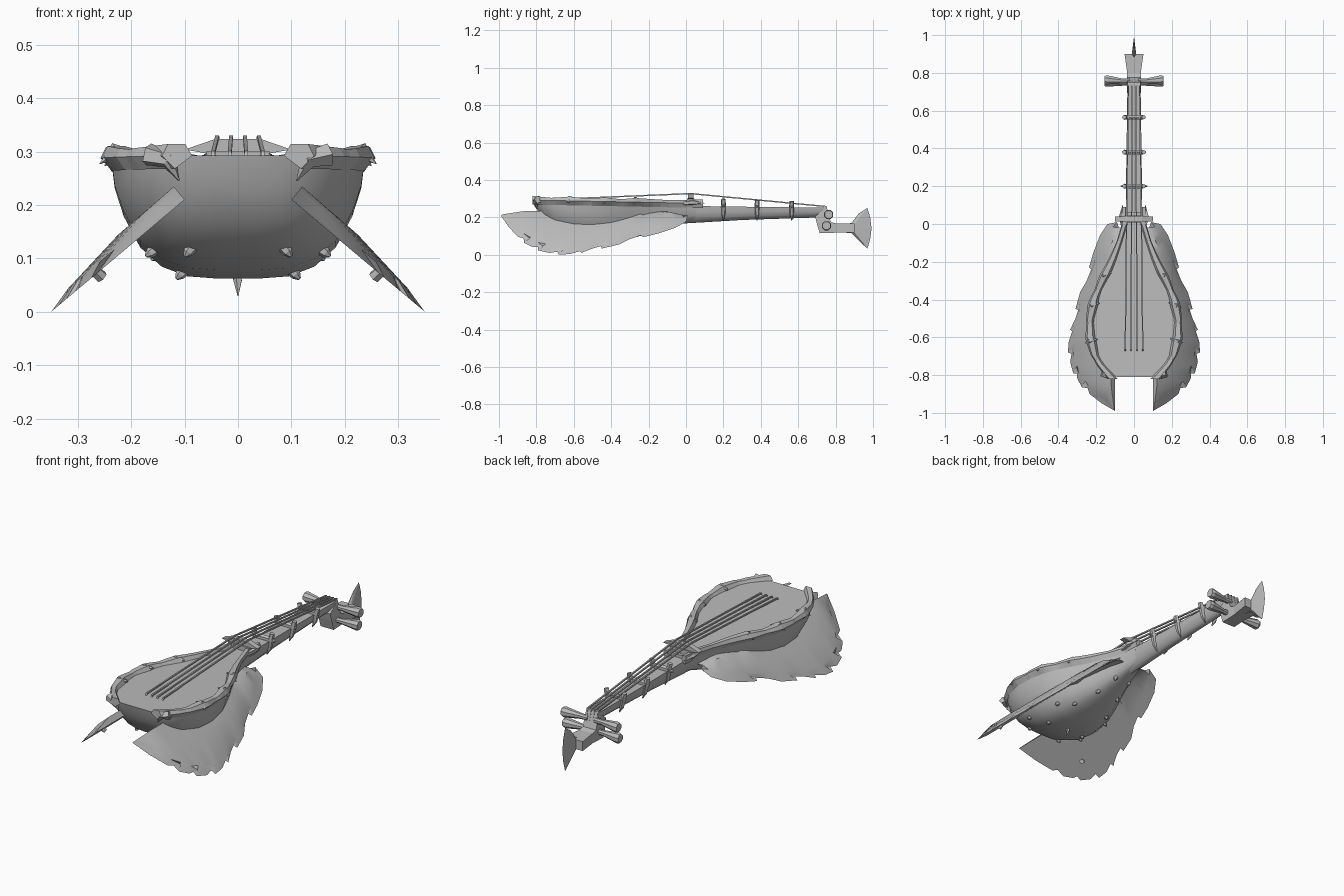
import bpy, bmesh, math
from mathutils import Vector

if "Cube" in bpy.data.objects:
    bpy.data.objects.remove(bpy.data.objects["Cube"])

grey = bpy.data.materials.new("plain grey")
grey.diffuse_color = (0.5, 0.5, 0.5, 1)
grey.use_nodes = True
grey.node_tree.nodes["Principled BSDF"].inputs["Base Color"].default_value = grey.diffuse_color


def make(name, verts, faces, smooth=None):
    me = bpy.data.meshes.new(name)
    me.from_pydata(verts, [], faces)
    bm = bmesh.new()
    bm.from_mesh(me)
    bmesh.ops.remove_doubles(bm, verts=bm.verts, dist=1e-5)
    bmesh.ops.recalc_face_normals(bm, faces=bm.faces)
    bm.to_mesh(me)
    bm.free()
    me.materials.append(grey)
    ob = bpy.data.objects.new(name, me)
    bpy.context.collection.objects.link(ob)
    if smooth:
        bpy.ops.object.select_all(action='DESELECT')
        ob.select_set(True)
        bpy.context.view_layer.objects.active = ob
        bpy.ops.object.shade_smooth_by_angle(angle=math.radians(smooth))
    return ob


def loft(name, rings, smooth=None):
    """Skin closed rings of equal size and cap both ends."""
    n = len(rings[0])
    verts = [p for r in rings for p in r]
    faces = [(i*n+j, i*n+(j+1) % n, (i+1)*n+(j+1) % n, (i+1)*n+j)
             for i in range(len(rings)-1) for j in range(n)]
    faces += [tuple(range(n)), tuple(range(len(verts)-n, len(verts)))]
    return make(name, verts, faces, smooth)


def tube(name, pts, radii, n=6, smooth=None, flat=1.0):
    rings = []
    for i, p in enumerate(pts):
        d = Vector(pts[min(i+1, len(pts)-1)]) - Vector(pts[max(i-1, 0)])
        d.normalize()
        u = d.cross(Vector((0, 0, 1)) if abs(d.z) < 0.9 else Vector((0, 1, 0))).normalized()
        v = d.cross(u)
        rings.append([Vector(p) + radii[i]*(math.cos(a)*u*flat + math.sin(a)*v)
                      for a in (2*math.pi*(k+0.5)/n for k in range(n))])
    return loft(name, rings, smooth)


def lerp(tab, y):
    if y <= tab[0][0]:
        return tab[0][1]
    for (a, p), (b, q) in zip(tab, tab[1:]):
        if y <= b:
            return p + (q-p)*(y-a)/(b-a)
    return tab[-1][1]


# Pear-shaped bowl: half width and underside height along y
WIDTH = [(-.81, .09), (-.79, .135), (-.76, .172), (-.7, .212), (-.6, .238), (-.5, .238),
         (-.4, .218), (-.3, .175), (-.2, .125), (-.1, .085), (0, .055), (.06, .045)]
BELLY = [(-.81, .23), (-.79, .195), (-.76, .165), (-.7, .12), (-.6, .078), (-.5, .062),
         (-.4, .067), (-.3, .085), (-.2, .113), (-.1, .147), (0, .177), (.06, .187)]
def top_z(y): return 0.277 - 0.02*y
SECTION = [(1, 0), (.97, .25), (.9, .48), (.77, .74), (.6, .9), (.4, .98), (.15, 1)]
rings = []
for y, w in WIDTH:
    t, b = top_z(y), lerp(BELLY, y)
    half = [(w*u, t-(t-b)*v) for u, v in SECTION]
    # the front of the bowl slopes back under the rim
    rings.append([(x, y + max(0, -.74-y)*(t-z)*4, z) for x, z in half + [(-x, z) for x, z in half[::-1]]])
loft("bowl", rings, 40)

# Toothed fins along both sides of the bowl (x, y of the outer edge)
EDGE = [(.09, .01), (.14, 0), (.18, -.06), (.215, -.15), (.238, -.23), (.21, -.2), (.25, -.3),
        (.285, -.36), (.31, -.45), (.285, -.425), (.31, -.5), (.338, -.56), (.318, -.54),
        (.345, -.62), (.35, -.68), (.325, -.655), (.338, -.73), (.322, -.79), (.305, -.755),
        (.3, -.82), (.275, -.865), (.262, -.82), (.235, -.9), (.17, -.95), (.1, -.99)]
def fin_z(x): return min(.21, .21 - .84*(x-.1))
m = len(EDGE)
for s in (-1, 1):
    rings = []
    for i, (ex, ey) in enumerate(EDGE):
        win = EDGE[max(0, i-2):i+3]
        sx = sum(p[0] for p in win)/len(win) - .025
        sy = sum(p[1] for p in win)/len(win)
        if i == m-1:
            sx, sy = .1, -.985
        iy = -.02 - .96*i/(m-1)
        ix = .1 if iy < -.25 else .05
        row = []
        for k, t in enumerate((0, .5, 1)):
            row.append((ix+(sx-ix)*t, iy+(sy-iy)*t, (.032, .03, .013)[k]))
        fade = min(1, (m-1-i)/4+.25, i/3+.15)
        low = [(s*x, y, fin_z(x)) for x, y, h in row]
        up = [(s*(x+.64*h*fade), y, fin_z(x)+.77*h*fade) for x, y, h in row]
        rings.append(low + [(s*ex, ey, fin_z(ex))] + up[::-1])
    loft("side_fin", rings, 40)

# Segmented rim with claws at the joints
JOINTS = [.09, -.27, -.43, -.62, -.82]
for s in (-1, 1):
    for a, b in zip(JOINTS, JOINTS[1:]):
        rings = []
        for i in range(9):
            f = i/8
            y = a + (b-a)*f
            w = lerp(WIDTH, y) + (.012 if y > 0 else 0)
            if y < -.72:
                w = .205 - (-.72-y)*.85
            h = .010 + .008*abs(2*f-1)
            wide = .013 + .009*abs(2*f-1)
            if a > 0:
                wide *= .35 + .65*f
            z = top_z(y) + .003
            rings.append([(s*(w-wide-.012), y, z-.004), (s*(w-wide*.6-.008), y, z+h),
                          (s*(w+wide*.5), y, z+h), (s*(w+wide), y, z-.004), (s*(w-.002), y, z-.028)])
        loft("rim_piece", rings)
    for y in JOINTS[1:4]:
        w, z = lerp(WIDTH, y), top_z(y)
        tube("rim_claw", [(s*(w-.04), y+.012, z+.008), (s*w, y, z+.012), (s*(w+.026), y-.01, z-.012)],
             [.004, .016, .001], 5)
    tube("front_claw", [(s*.17, -.79, .295), (s*.13, -.805, .285), (s*.11, -.80, .245)], [.022, .018, .001], 5)
    tube("rim_horn", [(s*.055, -.02, .275), (s*.066, .04, .28), (s*.06, .10, .275)], [.012, .014, .001], 5)

# Neck with a rounded back
rings = []
for y, w, t, b in ((-.05, .045, .262, .165), (.3, .041, .257, .186), (.72, .035, .252, .2), (.75, .034, .255, .215)):
    rings.append([(w*math.cos(a), y, t-(t-b)*math.sin(a))
                  for a in (math.pi*k/8 for k in range(9))])
loft("neck", rings, 40)

# Bands on the neck, each with pointed ends and side claws
for y, reach in ((.2, .07), (.38, .062), (.565, .06)):
    z = .268 - .015*y
    tube("neck_band", [(-reach, y, z-.005), (-.042, y, z), (.042, y, z), (reach, y, z-.005)],
         [.003, .014, .014, .003], 6)
    for s in (-1, 1):
        tube("neck_claw", [(s*.052, y, z+.037-.02*y), (s*.045, y, z), (s*.036, y, .215), (s*.022, y, .183)],
             [.012, .014, .011, .002], 5)

# Raised bridge that lifts the strings
loft("bridge", [[(-.1, y, .304), (-.06, y, .297), (.06, y, .297), (.1, y, .304), (.042, y, .324), (-.042, y, .324)]
                for y in (.012, .04)])
loft("bridge_foot", [[(-x, y, z), (x, y, z), (x, y+.04, z), (-x, y+.04, z)]
                     for x, y, z in ((.045, .005, .25), (.06, .005, .3))])

# Strings
for k in (-1.5, -.5, .5, 1.5):
    tube("string", [(k*.031, -.67, .288), (k*.031, -.665, .298), (k*.026, .025, .327),
                    (k*.019, .75, .258), (k*.019, .765, .19)], [.005]*5, 4)
tube("string_nut", [(-.035, .742, .25), (.035, .742, .25)], [.011]*2, 4)

# Bent headstock, skinned down from the neck and then back
rings = []
for w, (y1, z1), (y2, z2) in ((.035, (.69, .205), (.75, .252)), (.037, (.70, .165), (.765, .205)),
                              (.037, (.715, .115), (.775, .175)), (.036, (.80, .118), (.80, .168)),
                              (.05, (.9, .12), (.9, .168))):
    rings.append([(-w, y1, z1), (w, y1, z1), (w, y2, z2), (-w, y2, z2)])
loft("headstock", rings)

# Tuning pegs, two on each side
for s in (-1, 1):
    for y, z in ((.757, .215), (.745, .155)):
        tube("tuning_peg", [(s*.02, y, z), (s*.06, y, z), (s*.145, y+.006, z), (s*.157, y+.006, z)],
             [.013, .014, .026, .022], 8)

# Thin tail fin, thickest along its middle
OUT = [(.815, .158), (.885, .17), (.925, .222), (.97, .25), (.985, .2), (.992, .14),
       (.985, .085), (.97, .032), (.925, .075), (.885, .115), (.815, .122)]
n = len(OUT)
verts = [(0, y, z) for y, z in OUT] + [(.014, .88, .14), (-.014, .88, .14)]
make("tail_fin", verts, [(i, (i+1) % n, n+k) for i in range(n) for k in (0, 1)])

# Studs under the bowl
for s in (-1, 1):
    for x, y in ((.09, -.68), (.105, -.52), (.15, -.4), (.1, -.33), (.06, -.2), (.16, -.6), (.04, -.09)):
        w, b, t = lerp(WIDTH, y), lerp(BELLY, y), top_z(y)
        z = t - (t-b)*lerp([(u, v) for u, v in SECTION[::-1]], x/w)
        d = Vector((s*x*1.2, -.02, -.14)).normalized()
        p = Vector((s*x, y, z))
        tube("stud", [p-d*.012, p+d*.006, p+d*.016], [.012, .01, .003], 6)
    tube("fin_stud", [(s*.255, -.7, .065), (s*.272, -.71, .08), (s*.275, -.715, .085)], [.012, .011, .003], 6)
tube("keel_spike", [(0, -.5, .075), (0, -.5, .06), (0, -.51, .03)], [.012, .009, .001], 5)
